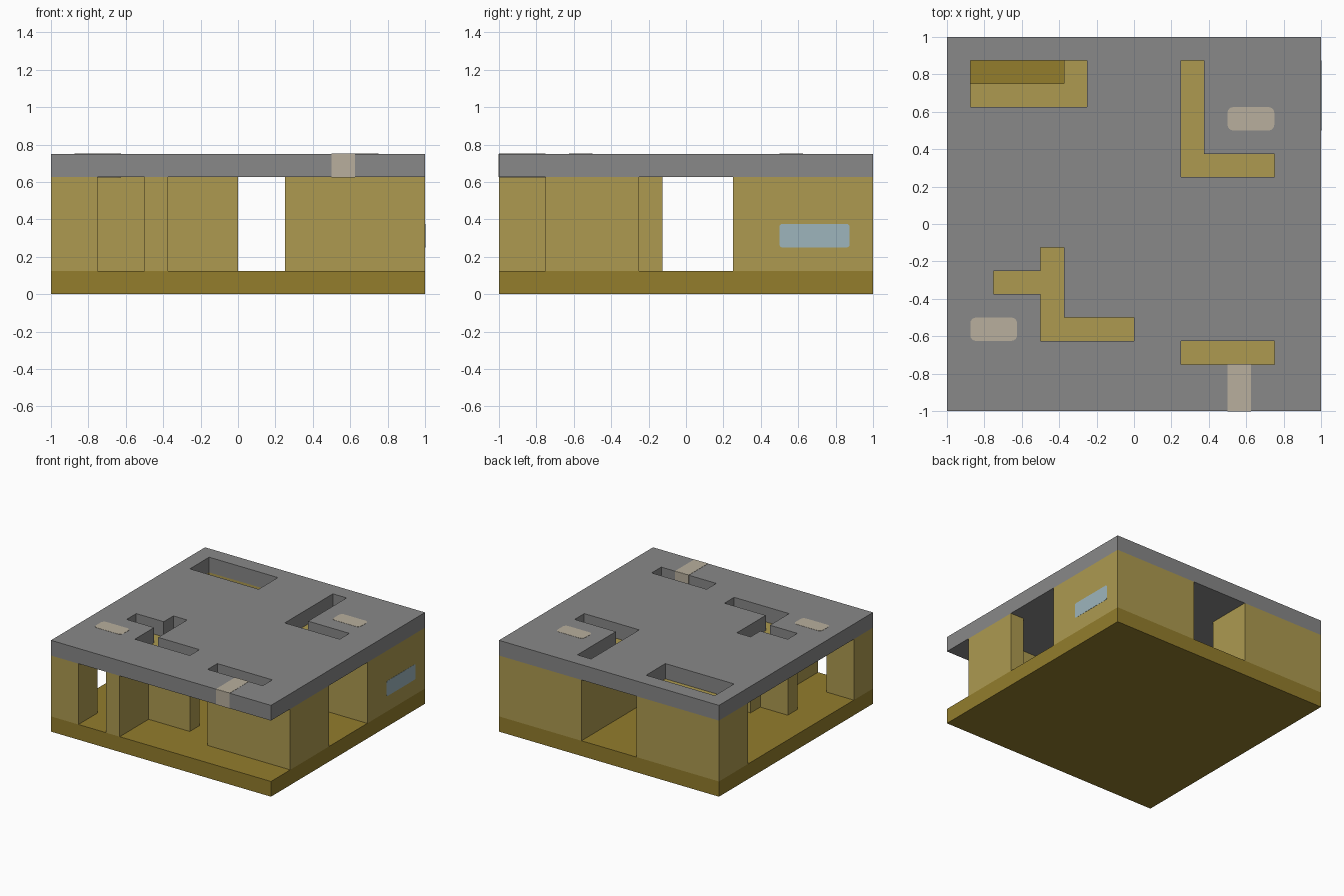
import bpy
import bmesh
from mathutils import Vector

if "Cube" in bpy.data.objects:
    bpy.data.objects.remove(bpy.data.objects["Cube"], do_unlink=True)

N = 16            # grid cells per side
CELL = 2 / N      # size of one cell
FLOOR_TOP, WALL_TOP, ROOF_TOP = CELL, 5 * CELL, 6 * CELL
SKIN = 0.0015     # how far painted plates stand proud


def linear(c):
    c /= 255
    return c / 12.92 if c <= 0.04045 else ((c + 0.055) / 1.055) ** 2.4


def material(name, *rgb):
    color = [linear(c) for c in rgb] + [1]
    mat = bpy.data.materials.new(name)
    mat.use_nodes = True
    mat.diffuse_color = color
    bsdf = next(n for n in mat.node_tree.nodes if n.type == 'BSDF_PRINCIPLED')
    bsdf.inputs["Base Color"].default_value = color
    return mat


sand = material("sand wall", 173, 154, 80)
ochre = material("ochre floor", 147, 125, 44)
grey = material("roof grey", 136, 136, 136)
beige = material("beige light", 184, 175, 157)
blue = material("pale blue glass", 157, 181, 188)


def finish(name, bm, mat):
    mesh = bpy.data.meshes.new(name)
    bmesh.ops.recalc_face_normals(bm, faces=bm.faces)
    bm.to_mesh(mesh)
    bm.free()
    mesh.materials.append(mat)
    obj = bpy.data.objects.new(name, mesh)
    bpy.context.collection.objects.link(obj)
    return obj


def cells(*rects):
    """All grid cells covered by rectangles (x0, x1, y0, y1)."""
    return {(i, j) for x0, x1, y0, y1 in rects
            for i in range(x0, x1) for j in range(y0, y1)}


def slab(name, footprint, z0, z1, mat):
    """Extrude a footprint of grid cells into one clean solid."""
    bm = bmesh.new()
    for i, j in sorted(footprint):
        corners = ((i, j), (i + 1, j), (i + 1, j + 1), (i, j + 1))
        bm.faces.new([bm.verts.new((x * CELL - 1, y * CELL - 1, z0))
                      for x, y in corners])
    bmesh.ops.remove_doubles(bm, verts=bm.verts, dist=0.001)
    result = bmesh.ops.extrude_face_region(bm, geom=bm.faces[:], use_keep_orig=True)
    top = [v for v in result["geom"] if isinstance(v, bmesh.types.BMVert)]
    bmesh.ops.translate(bm, verts=top, vec=(0, 0, z1 - z0))
    bmesh.ops.recalc_face_normals(bm, faces=bm.faces)
    bmesh.ops.dissolve_limit(bm, angle_limit=0.01, verts=bm.verts, edges=bm.edges)
    bmesh.ops.triangulate(bm, faces=[f for f in bm.faces if len(f.verts) > 4])
    return finish(name, bm, mat)


def plate(name, low, high, mat, radius=0):
    """Thin plate between two corners; the axis of zero extent is its normal."""
    low, high = Vector(low), Vector(high)
    size = high - low
    axis = min(range(3), key=lambda k: size[k])
    size[axis] = 2 * SKIN
    bm = bmesh.new()
    bmesh.ops.create_cube(bm, size=1)
    bmesh.ops.scale(bm, verts=bm.verts, vec=size)
    bmesh.ops.translate(bm, verts=bm.verts, vec=(low + high) / 2)
    if radius:
        edges = [e for e in bm.edges
                 if abs(e.verts[0].co[axis] - e.verts[1].co[axis]) > SKIN]
        bmesh.ops.bevel(bm, geom=edges, offset=radius, segments=4,
                        profile=0.5, affect='EDGES')
    return finish(name, bm, mat)


# Floor
slab("floor", cells((0, N, 0, N)), 0, FLOOR_TOP, ochre)

# Walls
walls = {
    "front_left_post": cells((0, 2, 0, 2)),
    "branching_wall": cells((4, 5, 0, 7), (5, 8, 3, 4), (2, 4, 5, 6)),
    "front_right_wall": cells((10, 16, 2, 3), (15, 16, 2, 6)),
    "back_right_room": cells((10, 16, 10, 16)) - cells((11, 15, 11, 15)),
    "back_left_room": cells((0, 6, 13, 16)) - cells((1, 5, 14, 15)),
}
for wall_name, footprint in walls.items():
    slab(wall_name, footprint, FLOOR_TOP, WALL_TOP, sand)

# Roof with slots above the inner walls
slots = cells((1, 6, 13, 15), (10, 11, 10, 15), (10, 14, 10, 11),
              (4, 5, 3, 7), (5, 8, 3, 4), (2, 4, 5, 6), (10, 14, 2, 3))
slab("roof", cells((0, N, 0, N)) - slots, WALL_TOP, ROOF_TOP, grey)

# Ceiling lights, showing above and below the roof
for side, z in (("top", ROOF_TOP), ("underside", WALL_TOP)):
    plate("left_light_" + side, (-.875, -.625, z), (-.625, -.5, z), beige, 0.03)
    plate("right_light_" + side, (.5, .5, z), (.75, .625, z), beige, 0.03)
    plate("entrance_strip_" + side, (.5, -1, z), (.625, -.75, z), beige)

# Entrance strip on the roof edge and on the slot behind it
for side, y in (("front", -1), ("back", -.75)):
    plate("entrance_strip_" + side, (.5, y, WALL_TOP), (.625, y, ROOF_TOP), beige)

# Window, seen from outside and inside the room
for side, x in (("outside", 1), ("inside", 1 - CELL)):
    plate("window_" + side, (x, .5, .25), (x, .875, .375), blue, 0.015)
